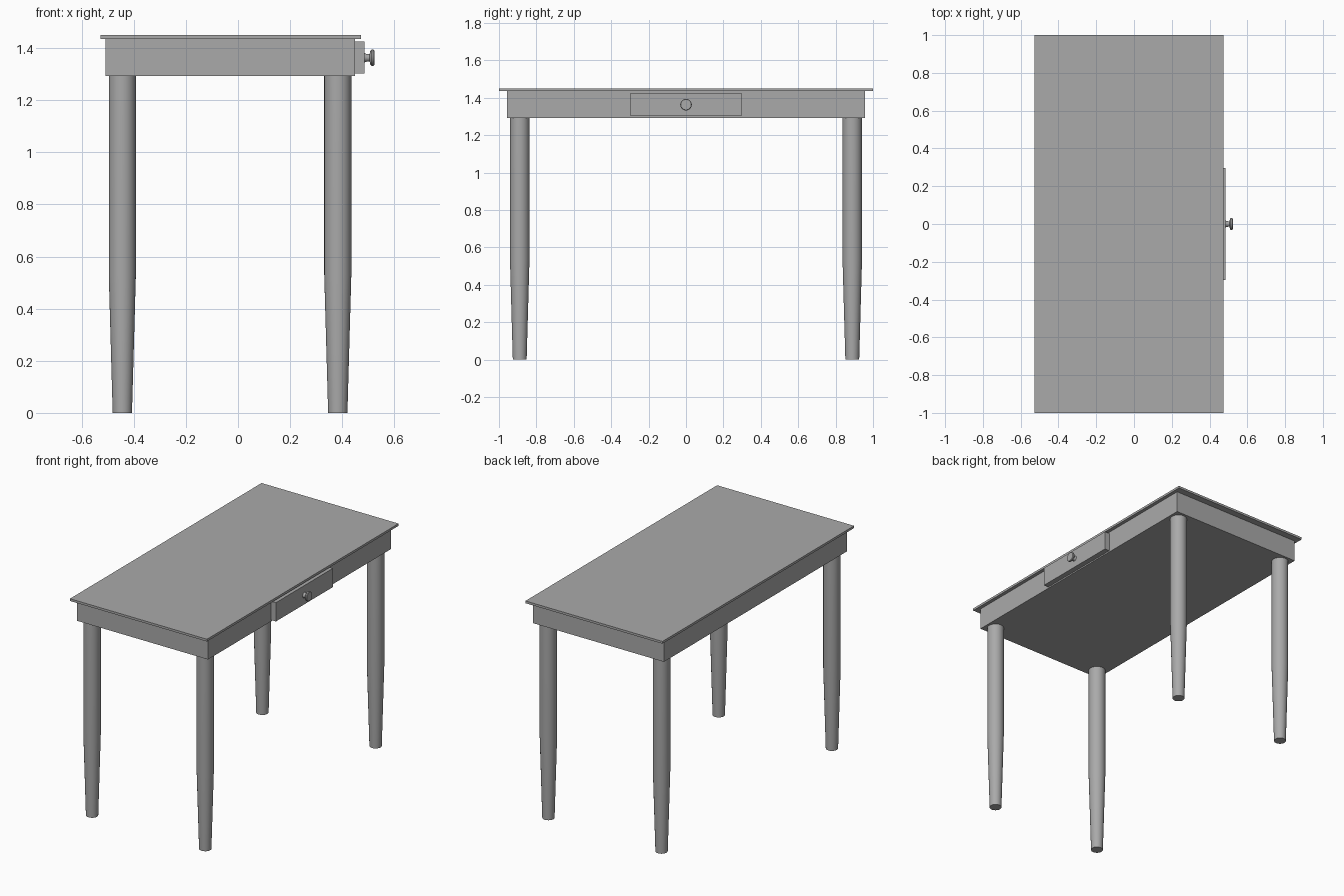
import bpy, math
from mathutils import Matrix

if "Cube" in bpy.data.objects:
    bpy.data.objects.remove(bpy.data.objects["Cube"])

grey = bpy.data.materials.new("plain grey")
grey.diffuse_color = (0.4, 0.4, 0.4, 1)
grey.use_nodes = True
grey.node_tree.nodes["Principled BSDF"].inputs["Base Color"].default_value = grey.diffuse_color


def box(name, lo, hi):
    """Box between two corners."""
    bpy.ops.mesh.primitive_cube_add(size=1)
    o = bpy.context.object
    o.name = name
    o.data.transform(Matrix.LocRotScale(
        [(a + b) / 2 for a, b in zip(lo, hi)], None, [b - a for a, b in zip(lo, hi)]))
    o.data.materials.append(grey)


def lathe(name, profile, matrix, n=32):
    """Capped solid of revolution about z from (radius, height) rings."""
    verts = [(r * math.cos(2 * math.pi * i / n), r * math.sin(2 * math.pi * i / n), z)
             for r, z in profile for i in range(n)]
    faces = [(k * n + i, k * n + (i + 1) % n, (k + 1) * n + (i + 1) % n, (k + 1) * n + i)
             for k in range(len(profile) - 1) for i in range(n)]
    faces += [tuple(reversed(range(n))), tuple(range(len(verts) - n, len(verts)))]
    mesh = bpy.data.meshes.new(name)
    mesh.from_pydata(verts, [], faces)
    mesh.transform(matrix)
    mesh.materials.append(grey)
    o = bpy.data.objects.new(name, mesh)
    bpy.context.collection.objects.link(o)
    bpy.ops.object.select_all(action='DESELECT')
    o.select_set(True)
    bpy.context.view_layer.objects.active = o
    bpy.ops.object.shade_smooth_by_angle(angle=math.radians(30))


# Top, apron and drawer front
box("table_top", (-0.528, -1, 1.435), (0.473, 1, 1.45))
box("apron", (-0.508, -0.956, 1.293), (0.45, 0.956, 1.435))
box("drawer_front", (0.45, -0.297, 1.302), (0.485, 0.297, 1.426))

# Drawer knob pointing along +x
lathe("drawer_knob",
      [(0.018, 0), (0.015, 0.008), (0.014, 0.02), (0.027, 0.023), (0.031, 0.027),
       (0.031, 0.034), (0.028, 0.038)],
      Matrix.Translation((0.485, 0, 1.363)) @ Matrix.Rotation(math.pi / 2, 4, 'Y'))

# Four tapered legs
for side, x in (("back", -0.444), ("drawer_side", 0.383)):
    for end, y in (("front", -0.889), ("rear", 0.889)):
        lathe(f"{side}_{end}_leg", [(0.037, 0), (0.052, 0.53), (0.052, 1.293)],
              Matrix.Translation((x, y, 0)))
